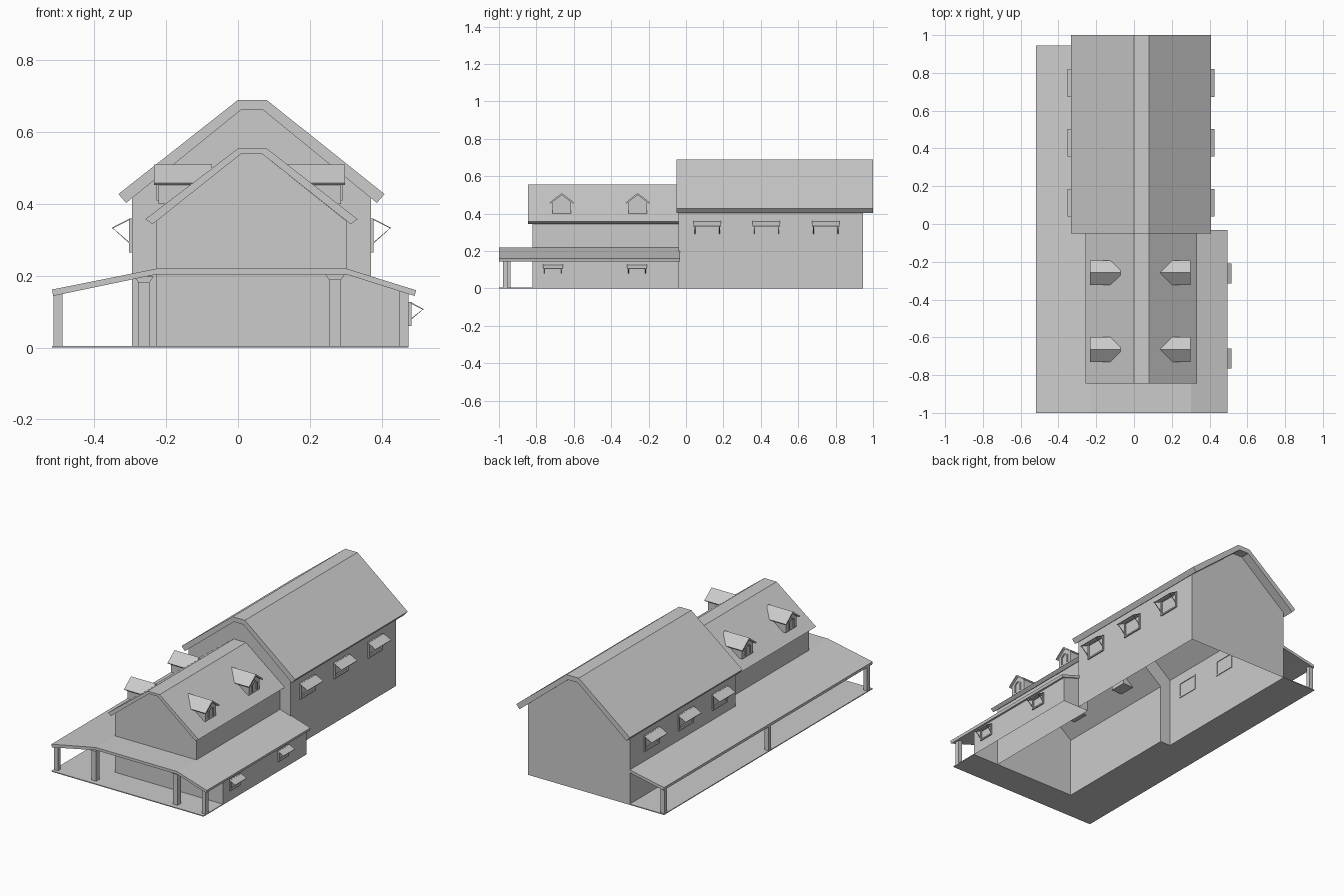
import bpy, bmesh

if "Cube" in bpy.data.objects:
    bpy.data.objects.remove(bpy.data.objects["Cube"])


def prism(name, pts, a, b, axis='y', shell=False, cap_a=True, cap_b=True):
    """Extrude a profile (xz along y, or yz along x); shell leaves the closing edge open."""
    def place(p, t):
        return (p[0], t, p[1]) if axis == 'y' else (t, p[0], p[1])
    bm = bmesh.new()
    A = [bm.verts.new(place(p, a)) for p in pts]
    B = [bm.verts.new(place(p, b)) for p in pts]
    n = len(pts)
    for i in range(n - 1 if shell else n):
        j = (i + 1) % n
        bm.faces.new((A[i], A[j], B[j], B[i]))
    if cap_a:
        bm.faces.new(A[::-1])
    if cap_b:
        bm.faces.new(B)
    bmesh.ops.recalc_face_normals(bm, faces=bm.faces)
    me = bpy.data.meshes.new(name)
    bm.to_mesh(me)
    bm.free()
    ob = bpy.data.objects.new(name, me)
    bpy.context.collection.objects.link(ob)
    return ob


def box(name, x0, x1, y0, y1, z0, z1):
    return prism(name, [(x0, z0), (x1, z0), (x1, z1), (x0, z1)], y0, y1)


# Main (rear) house: open-bottomed walls, front wall opens into the small house
small = [(-.228, 0), (-.228, .352), (.01, .541), (.066, .541), (.303, .352), (.303, 0)]
big = [(-.295, 0), (-.295, .417), (.008, .662), (.07, .662), (.37, .417), (.37, 0)]
prism("main_walls", big, -.04, .945, shell=True, cap_a=False)
me = bpy.data.meshes.new("main_front_wall")
ring = big + small[::-1]
me.from_pydata([(x, -.04, z) for x, z in ring], [], [list(range(len(ring)))])
bpy.context.collection.objects.link(bpy.data.objects.new("main_front_wall", me))
prism("main_roof", [(-.333, .428), (0, .69), (.08, .69), (.408, .428),
                    (.387, .403), (.07, .662), (.008, .662), (-.312, .403)], -.05, 1)

# Small front house
prism("front_house_walls", small, -.82, -.04, shell=True, cap_b=False)
prism("front_house_roof", [(-.258, .358), (0, .555), (.08, .555), (.333, .358),
                           (.314, .344), (.066, .541), (.01, .541), (-.238, .344)], -.845, -.04)

# Side lean-to room
lean = [(.303, 0), (.303, .204), (.475, .152), (.475, 0)]
prism("lean_to_walls", lean, -.82, -.04, shell=True)

# Porch roof wrapping the front and both sides
t = .016
prism("porch_roof_left", [(-.518, .162), (-.228, .22), (-.228, .22 - t), (-.515, .144)], -1, -.04)
prism("porch_roof_rear_left", [(-.518, .162), (-.295, .2066), (-.295, .19), (-.515, .144)], -.04, .945)
prism("porch_roof_front", [(-.228, .22), (.303, .22), (.303, .22 - t), (-.228, .22 - t)], -1, -.82)
prism("porch_roof_right", [(.303, .22), (.496, .16), (.492, .144), (.303, .22 - t)], -1, -.033)

# Porch floor, L-shaped around the open house
box("porch_floor_front", -.518, .475, -1, -.82, 0, .005)
box("porch_floor_left", -.518, -.228, -.82, -.04, 0, .005)
box("porch_floor_rear_left", -.518, -.295, -.04, .945, 0, .005)

# Porch posts with flared caps
for x, y, w, h in [(-.502, -.967, .025, .15), (-.502, -.045, .025, .15), (-.502, .925, .025, .15),
                   (.462, -.967, .025, .156), (-.262, -.955, .032, .2), (.27, -.955, .032, .206)]:
    box("porch_post", x - w / 2, x + w / 2, y - w / 2, y + w / 2, 0, h)
    if w > .03:
        prism("post_cap", [(x - .016, h - .018), (x + .016, h - .018), (x + .027, h - .002),
                           (x - .027, h - .002)], y - .024, y + .024)


# Awning windows: frame, sloping shade and two thin braces
def window(name, xw, s, y, w, z0, z1, out):
    h, f = w / 2, .008
    xa, xb = xw - s * .004, xw + s * .008
    xa, xb = min(xa, xb), max(xa, xb)
    for y0, y1, a, b in [(-h, h, z1 - f, z1), (-h, h, z0, z0 + f),
                         (-h, -h + f, z0 + f, z1 - f), (h - f, h, z0 + f, z1 - f)]:
        box(name + "_frame", xa, xb, y + y0, y + y1, a, b)
    x0, x1 = xw + s * .006, xw + s * out
    zt = z1 - out * .46
    prism(name + "_awning", [(x0, z1), (x1, zt), (x1, zt - .003), (x0, z1 - .004)],
          y - h - .006, y + h + .006)
    zb = z0 + (z1 - z0) * .25
    for yb in (y - h, y + h - .004):
        prism(name + "_brace", [(x1, zt), (x1 - s * .004, zt - .002), (x0, zb), (x0, zb + .004)],
              yb, yb + .004)


for y in (.113, .43, .747):
    window("main_window", .37, 1, y, .135, .265, .36, .056)
    window("main_window", -.295, -1, y, .135, .265, .36, .056)
for y in (-.712, -.262):
    window("lean_to_window", .475, 1, y, .095, .06, .127, .042)

# Dormers on both slopes of the front house
for s, c in ((1, .0375), (-1, .0275)):
    for y in (-.258, -.664):
        X = lambda d: c + s * d
        prism("dormer_body", [(y - .05, .4), (y + .05, .4), (y + .05, .463), (y, .5), (y - .05, .463)],
              X(.125), X(.249), 'x')
        prism("dormer_roof", [(y - .066, .459), (y, .51), (y + .066, .459), (y + .061, .453),
                              (y, .499), (y - .061, .453)], X(.1), X(.261), 'x')
        prism("dormer_window_frame", [(y - .026, .41), (y - .026, .455), (y, .472), (y + .026, .455),
                                      (y + .026, .41), (y + .019, .41), (y + .019, .451), (y, .464),
                                      (y - .019, .451), (y - .019, .41)], X(.246), X(.254), 'x')
